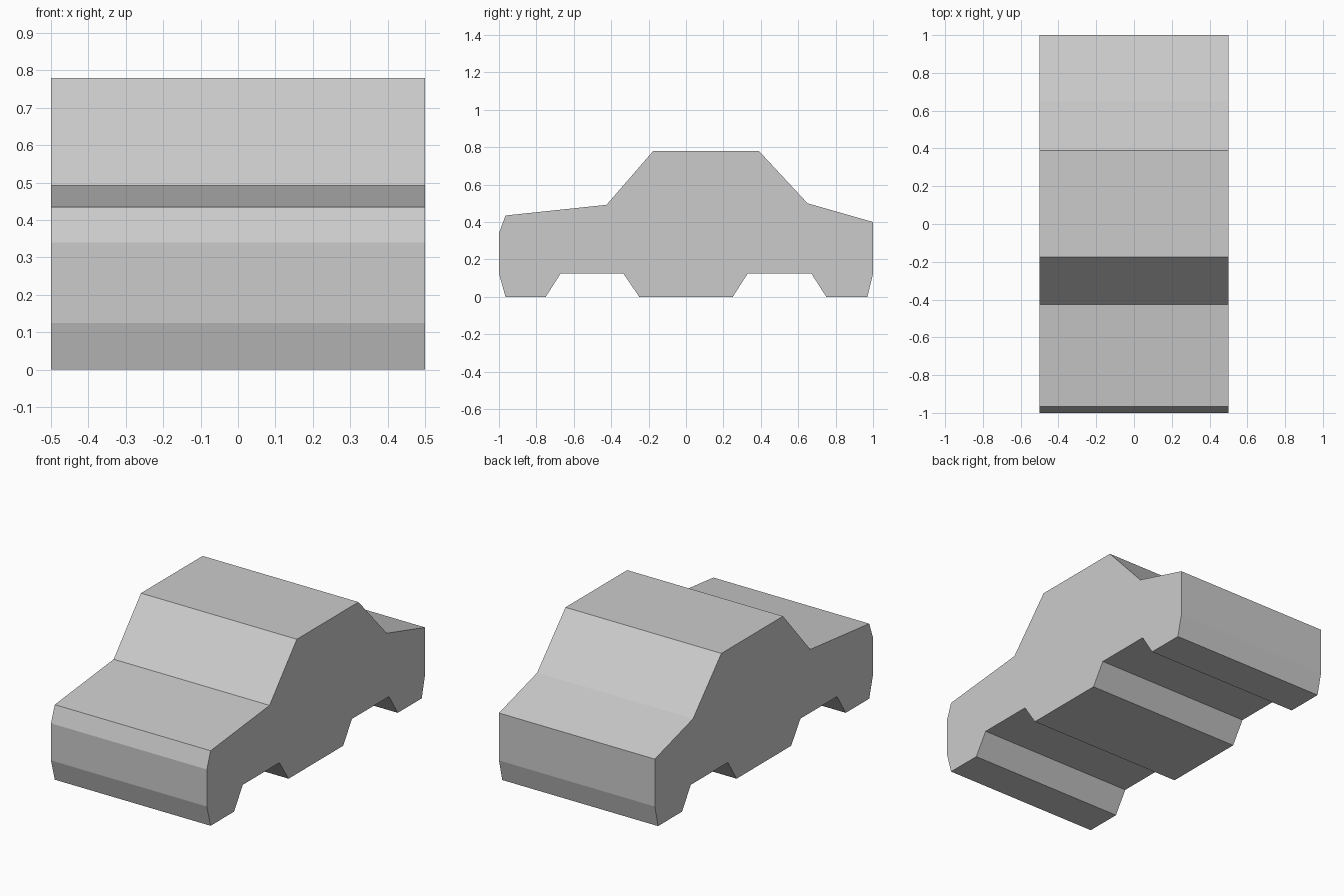
import bpy, bmesh

if "Cube" in bpy.data.objects:
    bpy.data.objects.remove(bpy.data.objects["Cube"])

WIDTH = 1.0

# Side outline of the car as (y, z), starting at the front lower corner
PROFILE = [
    (-0.965, 0), (-0.75, 0), (-0.67, 0.125), (-0.335, 0.125), (-0.25, 0),  # front wheel well
    (0.25, 0), (0.33, 0.125), (0.67, 0.125), (0.75, 0), (0.97, 0),         # rear wheel well
    (1, 0.125), (1, 0.40),                                                 # tail
    (0.65, 0.50), (0.39, 0.78), (-0.175, 0.78), (-0.425, 0.492),           # cabin
    (-0.965, 0.435), (-1, 0.34), (-1, 0.125),                              # bonnet and nose
]


def extrude_profile(name, outline, width):
    bm = bmesh.new()
    side = bm.faces.new([bm.verts.new((-width / 2, y, z)) for y, z in outline])
    result = bmesh.ops.extrude_face_region(bm, geom=[side], use_keep_orig=True)
    moved = [v for v in result["geom"] if isinstance(v, bmesh.types.BMVert)]
    bmesh.ops.translate(bm, vec=(width, 0, 0), verts=moved)
    bmesh.ops.recalc_face_normals(bm, faces=bm.faces)
    mesh = bpy.data.meshes.new(name)
    bm.to_mesh(mesh)
    bm.free()
    obj = bpy.data.objects.new(name, mesh)
    bpy.context.collection.objects.link(obj)
    return obj


# Car body, one flat-shaded solid
extrude_profile("car_body", PROFILE, WIDTH)
